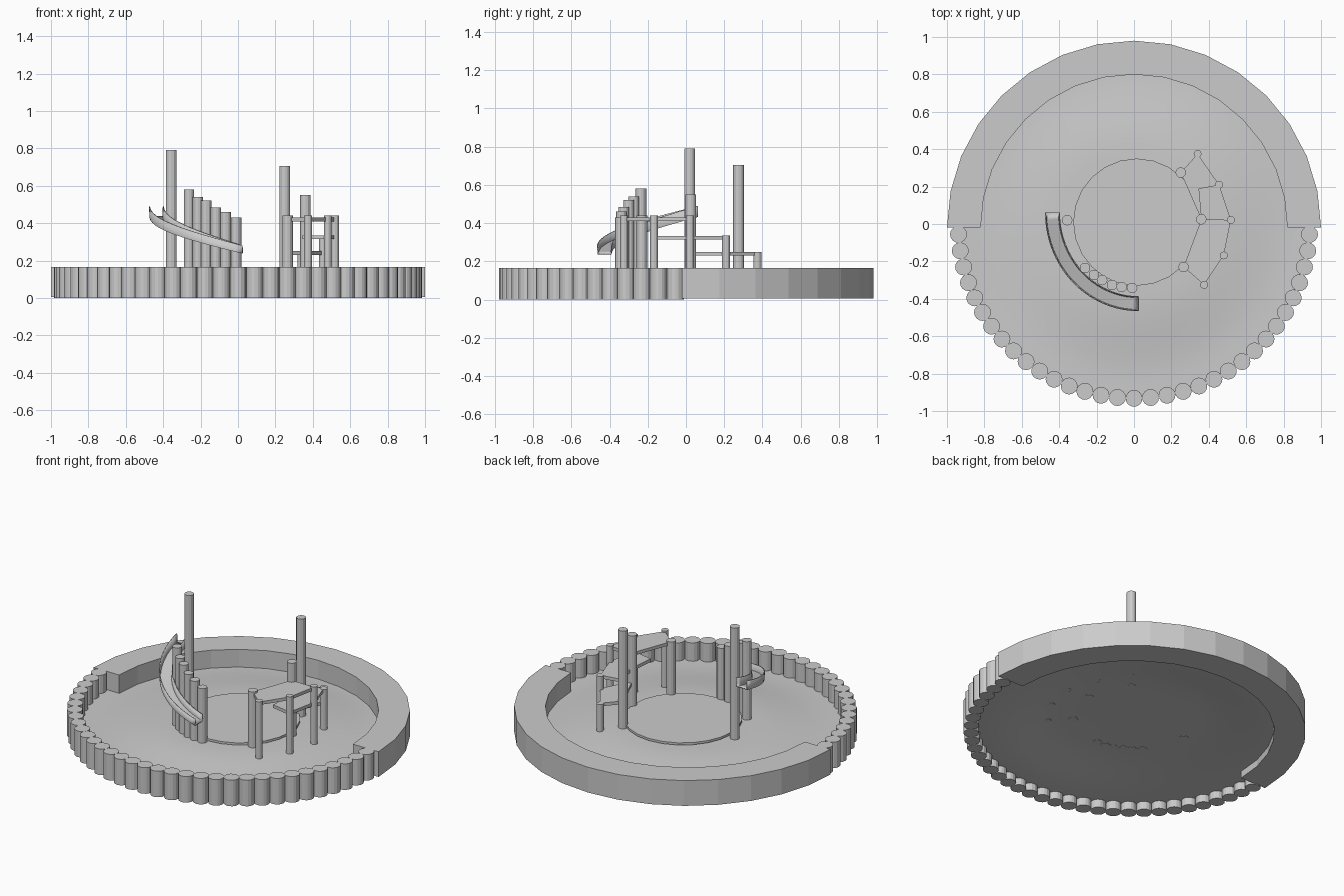
import bpy, bmesh, math

cube = bpy.data.objects.get("Cube")
if cube:
    bpy.data.objects.remove(cube, do_unlink=True)

stone = bpy.data.materials.new("plain grey")
stone.use_nodes = True
GREY = (0.6, 0.6, 0.6, 1)
stone.diffuse_color = GREY
stone.node_tree.nodes["Principled BSDF"].inputs["Base Color"].default_value = GREY


def ground(x, y):
    """Height of the sand: a low mound with gentle ripples."""
    s = min(max((0.85 - math.hypot(x, y)) / 0.45, 0), 1)
    ripple = 0.004 * math.sin(5 * x + 1) * math.cos(4 * y)
    return 0.048 + 0.036 * s * s * (3 - 2 * s) + ripple


def finish(name, bm, smooth=False):
    bmesh.ops.recalc_face_normals(bm, faces=bm.faces)
    mesh = bpy.data.meshes.new(name)
    bm.to_mesh(mesh)
    bm.free()
    mesh.materials.append(stone)
    obj = bpy.data.objects.new(name, mesh)
    bpy.context.scene.collection.objects.link(obj)
    if smooth:
        bpy.ops.object.select_all(action='DESELECT')
        obj.select_set(True)
        bpy.context.view_layer.objects.active = obj
        bpy.ops.object.shade_smooth_by_angle(angle=math.radians(40))
    return obj


def prism(name, outline, bottom, top):
    """Extrude a flat outline upwards."""
    bm = bmesh.new()
    face = bm.faces.new([bm.verts.new((x, y, bottom)) for x, y in outline])
    ext = bmesh.ops.extrude_face_region(bm, geom=[face], use_keep_orig=True)
    for v in ext["geom"]:
        if isinstance(v, bmesh.types.BMVert):
            v.co.z = top
    return finish(name, bm)


def circle(x, y, r, n):
    return [(x + r * math.cos(math.tau * i / n), y + r * math.sin(math.tau * i / n))
            for i in range(n)]


def post(name, x, y, top, r=0.028):
    return prism(name, circle(x, y, r, 12), ground(x, y) - 0.002, top)


# Half-ring wall around the back
def arc(r):
    return [(r * math.cos(math.pi * i / 16), r * math.sin(math.pi * i / 16) - 0.02)
            for i in range(17)]


prism("back_wall", arc(1.0) + arc(0.82)[::-1], 0.005, 0.165)

# Evenly spaced palisade around the front
for i in range(-16, 17):
    a = math.radians(5.41 * i)
    prism("palisade_post", circle(0.94 * math.sin(a), -0.932 * math.cos(a), 0.045, 16),
          0, 0.165)

# Sand floor, running under the back wall
bm = bmesh.new()
RINGS, SEGS = 14, 48
rows = []
for j in range(1, RINGS + 1):
    r = 0.93 * j / RINGS
    rows.append([bm.verts.new((x, y, ground(x, y))) for x, y in circle(0, 0, r, SEGS)])
bm.faces.new(rows[0])
for inner, outer in zip(rows, rows[1:]):
    for i in range(SEGS):
        k = (i + 1) % SEGS
        bm.faces.new((inner[i], outer[i], outer[k], inner[k]))
finish("sand_floor", bm, True)

# Round central pad
prism("central_pad", circle(0.015, 0.01, 0.34, 24), 0.09, 0.104)

# Tall post and descending row of stepping posts
post("tall_post", -0.357, 0.02, 0.79)
STEPS = [(-0.262, -0.235, 0.58), (-0.214, -0.273, 0.54), (-0.17, -0.30, 0.52),
         (-0.118, -0.326, 0.485), (-0.066, -0.337, 0.46), (-0.01, -0.342, 0.43)]
for x, y, top in STEPS:
    post("stepping_post", x, y, top)

# Curved slide: a thin channel swept round a quarter turn
bm = bmesh.new()
sections = []
for i in range(21):
    t = i / 20
    a = t * math.pi / 2
    wall = 0.055 - 0.015 * t
    section = []
    for off, h in ((-0.037, wall), (-0.034, 0), (0.034, 0), (0.037, wall)):
        x = 0.025 - (0.461 + off) * math.cos(a)
        y = 0.062 - (0.488 + off) * math.sin(a)
        section.append(bm.verts.new((x, y, 0.435 - 0.195 * t + h)))
    sections.append(section)
for s, e in zip(sections, sections[1:]):
    for k in range(3):
        bm.faces.new((s[k], s[k + 1], e[k + 1], e[k]))
slide = finish("slide", bm, True)
thick = slide.modifiers.new("thickness", 'SOLIDIFY')
thick.thickness = 0.006
thick.offset = 0
thick.use_even_offset = True

# Climbing frame posts
INNER = [(0.25, 0.275), (0.36, 0.025), (0.265, -0.23)]
OUTER = [(0.34, 0.375), (0.455, 0.21), (0.518, 0.022), (0.48, -0.168), (0.375, -0.325)]
for (x, y), top in zip(INNER, (0.705, 0.55, 0.44)):
    post("frame_inner_post", x, y, top)
for (x, y), top in zip(OUTER, (0.25, 0.335, 0.44, 0.44, 0.44)):
    post("frame_outer_post", x, y, top, r=0.021)

# Three platforms rising towards the front
prism("low_platform", [INNER[0], OUTER[0], OUTER[1], INNER[1]], 0.23, 0.25)
prism("middle_platform",
      [(0.345, 0.19)] + OUTER[1:4] + [(0.345, -0.14), INNER[1]], 0.314, 0.334)
prism("high_platform", [INNER[1]] + OUTER[2:5] + [INNER[2]], 0.41, 0.43)
